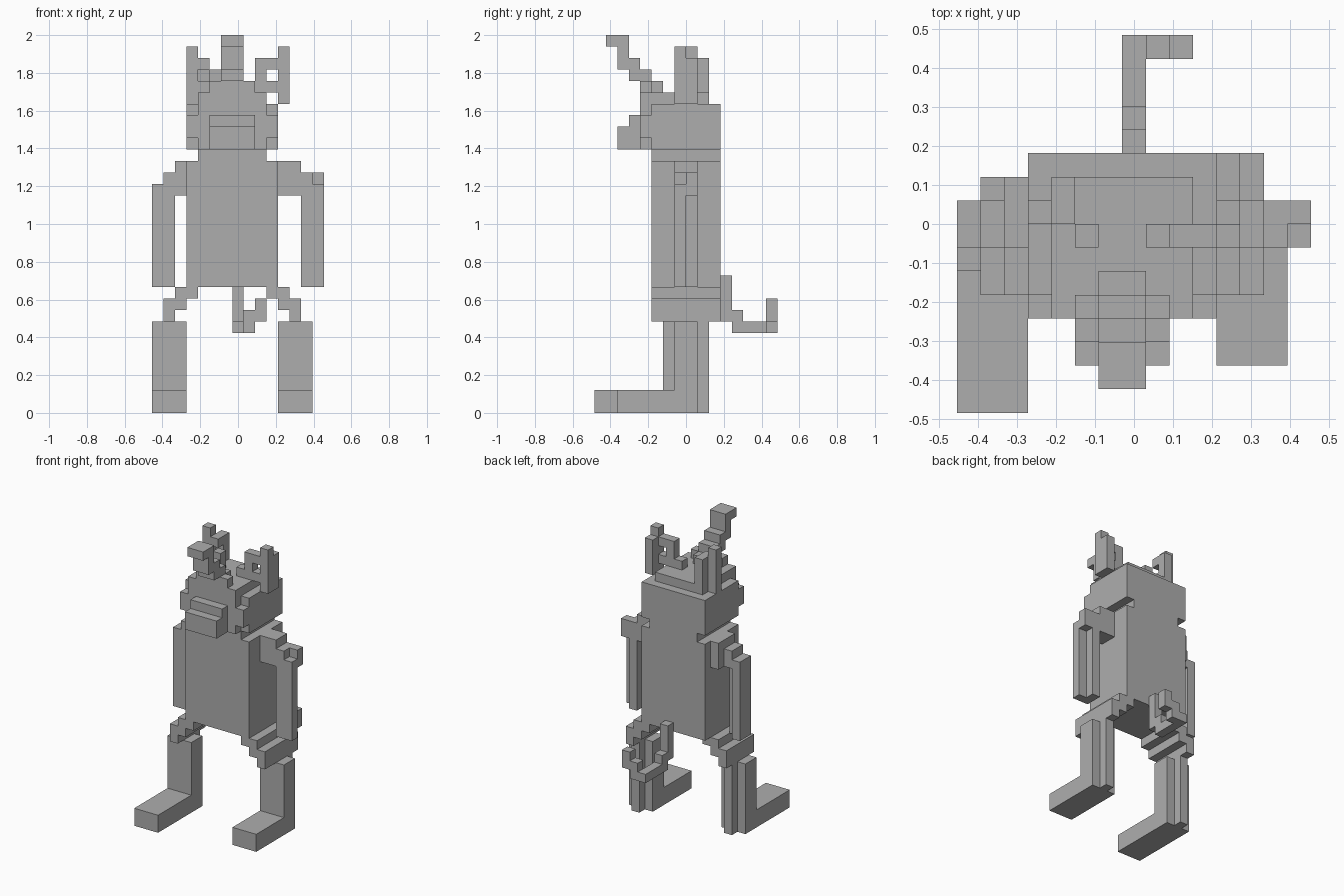
import bpy
import bmesh
from mathutils import Vector

default_cube = bpy.data.objects.get("Cube")
if default_cube:
    bpy.data.objects.remove(default_cube, do_unlink=True)

# Everything sits on a block grid of 15 x 16 x 33 cells
GRID = Vector((15, 16, 33))
UNIT = 2 / GRID.z
ORIGIN = Vector((GRID.x / 2, GRID.y / 2, 0))

grey = bpy.data.materials.new("plain grey")
grey.use_nodes = True
colour = (0.42, 0.42, 0.42, 1)
grey.diffuse_color = colour
grey.node_tree.nodes["Principled BSDF"].inputs["Base Color"].default_value = colour


def box(x, y, z):
    """A block given by its start and end cell on each axis."""
    return x, y, z


def part(name, *boxes):
    """Join several blocks into one named object."""
    bm = bmesh.new()
    for spans in boxes:
        low = Vector([span[0] for span in spans])
        high = Vector([span[1] for span in spans])
        corners = bmesh.ops.create_cube(bm, size=1)["verts"]
        for vert in corners:
            middle, size = (low + high) / 2, high - low
            local = Vector([c * s for c, s in zip(vert.co, size)])
            vert.co = (middle + local - ORIGIN) * UNIT
    mesh = bpy.data.meshes.new(name)
    bm.to_mesh(mesh)
    bm.free()
    mesh.materials.append(grey)
    obj = bpy.data.objects.new(name, mesh)
    bpy.context.collection.objects.link(obj)
    return obj


def leg(side, left, toe, front):
    """Long foot, straight shin and a ridge down the calf."""
    right, back = left + 3, front + 2
    part(side + "_foot", box(x=(left, right), y=(toe, front), z=(0, 2)))
    part(side + "_shin",
         box(x=(left, right), y=(front, back), z=(0, 8)),
         box(x=(left + 1, right - 1), y=(back, back + 1), z=(0, 8)))


def hip(side, steps, depth):
    """Stepped thigh going down and outwards from the torso."""
    tops = (10, 9, 8)
    part(side + "_hip",
         *[box(x=span, y=depth, z=(low, low + 1)) for span, low in zip(steps, tops)])


# Legs and hips
leg("right", left=0, toe=0, front=6)
leg("left", left=11, toe=2, front=7)
hip("right", steps=((2, 4), (1, 3), (1, 2)), depth=(5, 10))
hip("left", steps=((10, 12), (11, 13), (12, 13)), depth=(5, 11))

# Torso and neck
part("torso", box(x=(3, 11), y=(5, 11), z=(11, 22)))
part("neck", box(x=(4, 10), y=(5, 11), z=(22, 23)))

# Right arm with stepped shoulder
part("right_shoulder",
     box(x=(2, 3), y=(7, 10), z=(19, 22)),
     box(x=(1, 2), y=(7, 9), z=(19, 21)))
part("right_arm",
     box(x=(0, 1), y=(7, 9), z=(11, 20)),
     box(x=(1, 2), y=(7, 8), z=(11, 19)))

# Left arm with a notch at the shoulder corner
part("left_shoulder",
     box(x=(11, 13), y=(7, 9), z=(19, 22)),
     box(x=(13, 14), y=(7, 9), z=(19, 21)),
     box(x=(14, 15), y=(8, 9), z=(19, 21)))
part("left_arm",
     box(x=(13, 14), y=(7, 9), z=(11, 19)),
     box(x=(14, 15), y=(7, 8), z=(11, 20)))

# Head with crown, stepped face plate and snout
part("head", box(x=(3, 11), y=(5, 11), z=(23, 27)))
part("crown", box(x=(4, 10), y=(5, 10), z=(27, 28)))
part("face_plate",
     box(x=(4, 10), y=(4, 5), z=(23, 28)),
     box(x=(3, 11), y=(4, 5), z=(24, 26)),
     box(x=(5, 9), y=(4, 5), z=(28, 29)))
part("snout",
     box(x=(5, 9), y=(2, 4), z=(23, 25)),
     box(x=(5, 9), y=(3, 4), z=(25, 26)))

# Horn climbing forwards in steps
horn_depths = ((4, 6), (3, 5), (2, 4), (2, 3), (1, 3))
part("horn",
     *[box(x=(6, 8), y=depth, z=(28 + i, 29 + i)) for i, depth in enumerate(horn_depths)])

# Ears, each framing a small opening
part("right_ear",
     box(x=(3, 4), y=(8, 9), z=(27, 32)),
     box(x=(4, 5), y=(9, 10), z=(27, 31)),
     box(x=(4, 5), y=(8, 9), z=(30, 31)),
     box(x=(4, 5), y=(8, 9), z=(28, 29)),
     box(x=(5, 6), y=(7, 8), z=(28, 30)))
part("left_ear",
     box(x=(11, 12), y=(7, 8), z=(27, 32)),
     box(x=(11, 12), y=(8, 9), z=(27, 31)),
     box(x=(9, 11), y=(7, 8), z=(30, 31)),
     box(x=(9, 10), y=(7, 8), z=(28, 30)),
     box(x=(8, 11), y=(7, 8), z=(28, 29)))

# Tail stepping down, back and curling to the side
part("tail",
     box(x=(7, 8), y=(11, 12), z=(8, 12)),
     box(x=(7, 8), y=(12, 13), z=(7, 9)),
     box(x=(7, 8), y=(13, 16), z=(7, 8)))
part("tail_tip",
     box(x=(8, 9), y=(15, 16), z=(7, 9)),
     box(x=(9, 10), y=(15, 16), z=(8, 10)))
